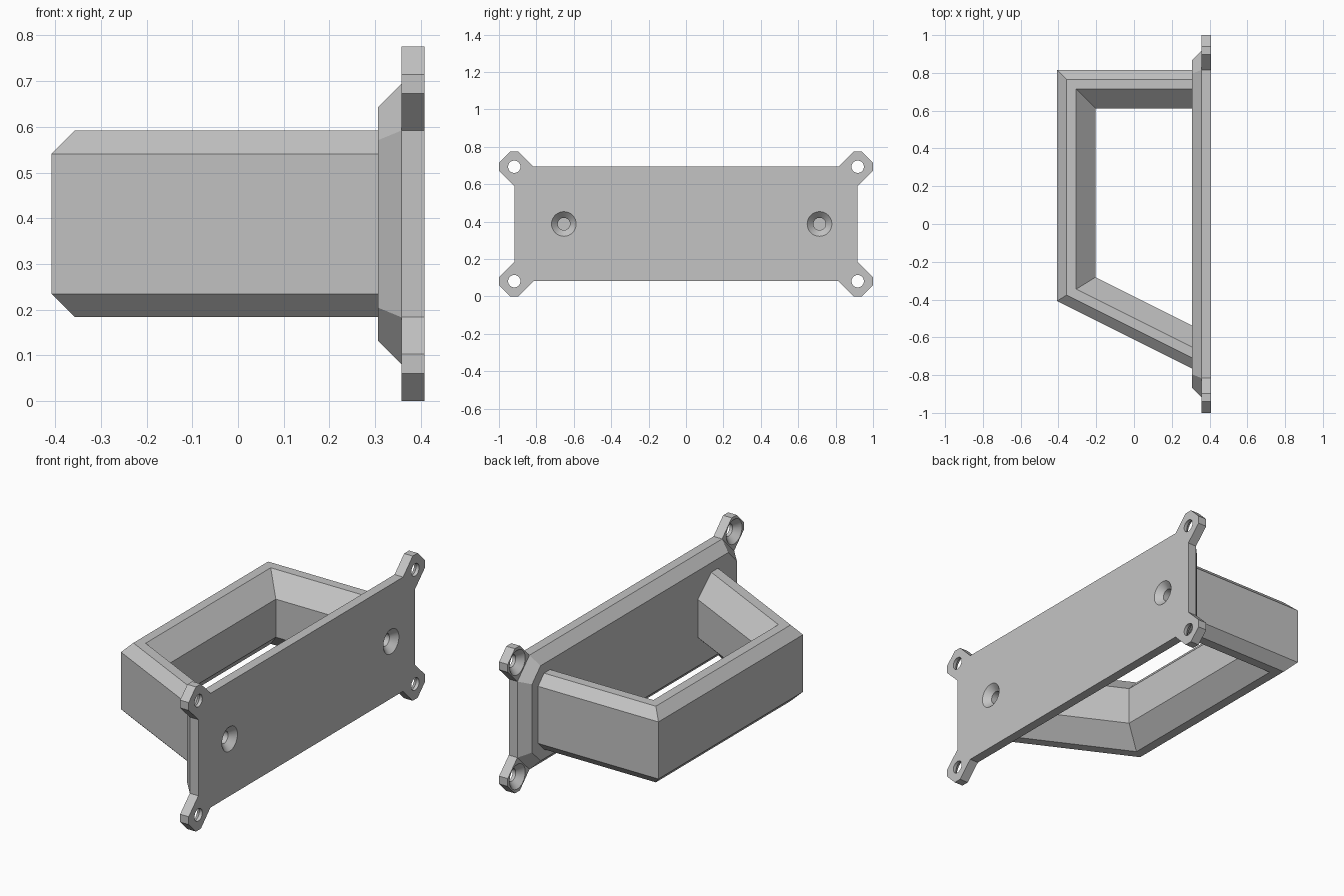
import bpy, bmesh, math

if "Cube" in bpy.data.objects:
    bpy.data.objects.remove(bpy.data.objects["Cube"])

U = 0.051           # chamfer and sheet thickness
ZC = 0.3877         # mid height
X_FRONT, X_MID, X_BACK = 0.408, 0.357, 0.306

grey = bpy.data.materials.new("light_grey")
grey.diffuse_color = (0.55, 0.55, 0.55, 1)
grey.use_nodes = True
grey.node_tree.nodes["Principled BSDF"].inputs["Base Color"].default_value = grey.diffuse_color


def finish(name, bm):
    bmesh.ops.recalc_face_normals(bm, faces=bm.faces)
    mesh = bpy.data.meshes.new(name)
    bm.to_mesh(mesh)
    bm.free()
    mesh.materials.append(grey)
    ob = bpy.data.objects.new(name, mesh)
    bpy.context.collection.objects.link(ob)
    return ob


def bridge(bm, r1, r2):
    n = len(r1)
    for i in range(n):
        j = (i + 1) % n
        bm.faces.new((r1[i], r1[j], r2[j], r2[i]))


def revolve(bm, y, z, profile, n=32):
    """Solid of revolution about an x-parallel axis; profile is (x, radius)."""
    rings = [[bm.verts.new((x, y + r * math.cos(2 * math.pi * i / n),
                            z + r * math.sin(2 * math.pi * i / n))) for i in range(n)]
             for x, r in profile]
    for a, b in zip(rings, rings[1:]):
        bridge(bm, a, b)
    bm.faces.new(rings[0])
    bm.faces.new(rings[-1])


# Mounting plate: one corner outline with its ear, mirrored to all four corners
corner = [(0.918, 0.204), (1.0, 0.285), (1.0, 0.327),
          (0.939, 0.3877), (0.897, 0.3877), (0.816, 0.306)]
inner = [(0.867, 0.183), (0.795, 0.255)]
bm = bmesh.new()
front, mid, back = [], [], []
for sy, sz in ((1, 1), (-1, 1), (-1, -1), (1, -1)):
    step = sy * sz
    for y, z in corner[::step]:
        front.append(bm.verts.new((X_FRONT, sy * y, ZC + sz * z)))
        mid.append(bm.verts.new((X_MID, sy * y, ZC + sz * z)))
    for y, z in inner[::step]:
        back.append(bm.verts.new((X_BACK, sy * y, ZC + sz * z)))
bridge(bm, front, mid)
bm.faces.new(front)
bm.faces.new(back)
for c in range(4):
    bm.faces.new(mid[6 * c:6 * c + 6])              # back of each ear
bridge(bm, [v for i, v in enumerate(mid) if i % 6 in (0, 5)], back)
plate = finish("mounting_plate", bm)

# Handle: chamfered section swept along a three-sided mitred path
section = [(0, -0.153), (U, -0.204), (2 * U, -0.204), (4 * U, -0.102),
           (4 * U, 0.102), (2 * U, 0.204), (U, 0.204), (0, 0.153)]
X_END = 0.33                                        # buried inside the plate


def slant(x, d):
    return -0.408 - 0.5 * (x + 0.408) + math.sqrt(1.25) * d


def path(d):
    xg = -0.408 + d
    return [(X_END, 0.816 - d), (xg, 0.816 - d), (xg, slant(xg, d)), (X_END, slant(X_END, d))]


bm = bmesh.new()
rings = [[bm.verts.new((*path(d)[k], ZC + z)) for d, z in section] for k in range(4)]
for a, b in zip(rings, rings[1:]):
    bridge(bm, a, b)
bm.faces.new(rings[0])
bm.faces.new(rings[-1])
handle = finish("handle", bm)

# Hole cutter: two blind countersunk screw holes, four ear holes sunk from the back
bm = bmesh.new()
for y in (0.714, -0.653):
    revolve(bm, y, ZC, [(0.418, 0.076), (0.375, 0.033), (0.2, 0.033)])
for sy in (1, -1):
    for sz in (1, -1):
        revolve(bm, sy * 0.918, ZC + sz * 0.306,
                [(0.347, 0.076), (0.39, 0.033), (0.43, 0.033)])
cutter = finish("hole_cutter", bm)
cutter.hide_render = True

for ob in (plate, handle):
    bpy.context.view_layer.objects.active = ob
    bpy.ops.object.select_all(action='DESELECT')
    ob.select_set(True)
    mod = ob.modifiers.new("holes", 'BOOLEAN')
    mod.operation = 'DIFFERENCE'
    mod.solver = 'EXACT'
    mod.object = cutter
    bpy.ops.object.modifier_apply(modifier=mod.name)
    bpy.ops.object.shade_smooth_by_angle(angle=math.radians(20))
bpy.data.objects.remove(cutter)
